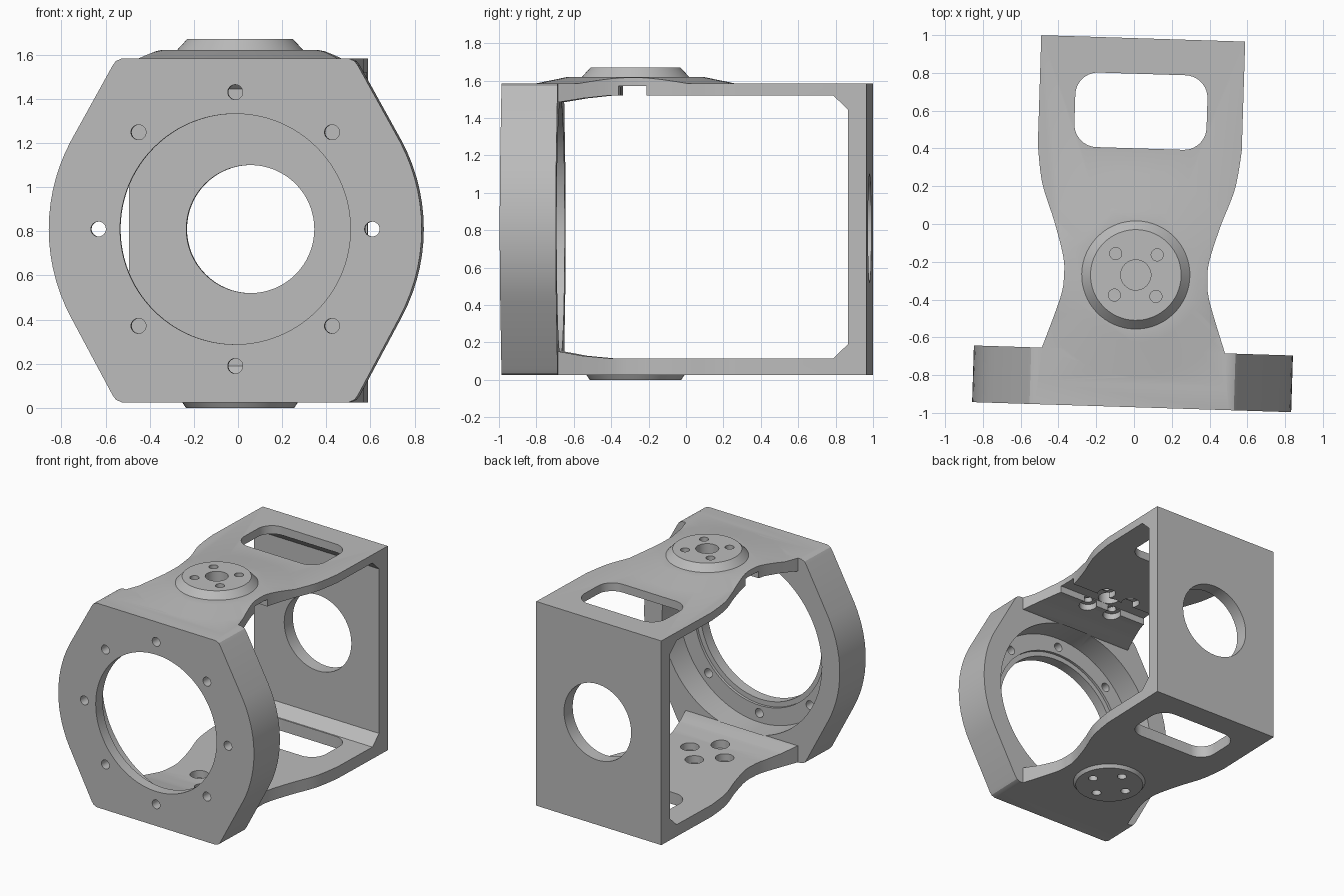
import bpy, bmesh
from math import sin, cos, pi, radians, sqrt
from mathutils import Matrix, Vector

if "Cube" in bpy.data.objects:
    bpy.data.objects.remove(bpy.data.objects["Cube"])

grey = bpy.data.materials.new("Plain grey")
grey.use_nodes = True
grey.diffuse_color = (0.5, 0.5, 0.5, 1)
grey.node_tree.nodes["Principled BSDF"].inputs["Base Color"].default_value = (0.5, 0.5, 0.5, 1)

# Main dimensions
BOTTOM, TOP, MID = 0.025, 1.583, 0.81
FRONT, BACK, HUB = -0.97, 0.983, -0.27


def prism(name, points, axis, low, high):
    """Extrude a flat outline along the x, y or z axis."""
    place = {"x": lambda a, b, d: (d, a, b),
             "y": lambda a, b, d: (a, d, b),
             "z": lambda a, b, d: (a, b, d)}[axis]
    bm = bmesh.new()
    face = bm.faces.new([bm.verts.new(place(a, b, low)) for a, b in points])
    out = bmesh.ops.extrude_face_region(bm, geom=[face])
    moved = [v for v in out["geom"] if isinstance(v, bmesh.types.BMVert)]
    bmesh.ops.translate(bm, verts=moved, vec=place(0, 0, high - low))
    bmesh.ops.recalc_face_normals(bm, faces=bm.faces)
    return finish(name, bm)


def finish(name, bm):
    mesh = bpy.data.meshes.new(name)
    bm.to_mesh(mesh)
    bm.free()
    mesh.materials.append(grey)
    obj = bpy.data.objects.new(name, mesh)
    bpy.context.collection.objects.link(obj)
    return obj


def disc(name, x, y, low, high, r1, r2=None, axis="z", sides=64):
    """Cylinder or cone frustum along z, or along y with (x, z) given."""
    bm = bmesh.new()
    bmesh.ops.create_cone(bm, cap_ends=True, segments=sides, radius1=r1,
                          radius2=r1 if r2 is None else r2, depth=high - low)
    mid = (low + high) / 2
    if axis == "z":
        matrix = Matrix.Translation((x, y, mid))
    else:
        matrix = Matrix.Translation((x, mid, y)) @ Matrix.Rotation(-pi / 2, 4, "X")
    bmesh.ops.transform(bm, matrix=matrix, verts=bm.verts)
    return finish(name, bm)


def combine(target, tool, operation="DIFFERENCE"):
    tool.hide_render = True
    mod = target.modifiers.new(operation, "BOOLEAN")
    mod.operation, mod.solver, mod.object = operation, "EXACT", tool
    bpy.context.view_layer.objects.active = target
    bpy.ops.object.modifier_apply(modifier=mod.name)
    bpy.data.objects.remove(tool)


def spline(points, steps=8):
    """Smooth curve through the given points."""
    p = [points[0]] + points + [points[-1]]
    p = [Vector(q) for q in p]
    out = []
    for a, b, c, d in zip(p, p[1:], p[2:], p[3:]):
        for i in range(steps):
            t = i / steps
            out.append(tuple(b + (c - a) * t / 2 + (2 * a - 5 * b + 4 * c - d) * t * t / 2
                             + (3 * b - a - 3 * c + d) * t ** 3 / 2))
    return out + [tuple(p[-1])]


def rounded_box(w, y0, y1, r, steps=10):
    centres = [(w - r, y1 - r), (r - w, y1 - r), (r - w, y0 + r), (w - r, y0 + r)]
    return [(cx + r * cos((k + i / steps) * pi / 2), cy + r * sin((k + i / steps) * pi / 2))
            for k, (cx, cy) in enumerate(centres) for i in range(steps + 1)]


# Waisted outline shared by the upper and lower arms
waist = spline([(0.485, -0.67), (0.395, -0.4), (0.38, -0.28), (0.388, -0.18), (0.44, 0.0),
                (0.51, 0.2), (0.54, 0.4)])
side = [(0.5, -0.85)] + waist + [(0.54, BACK)]
outline = side + [(-x, y) for x, y in reversed(side)]
frame = prism("bracket_frame", outline, "z", BOTTOM, TOP)

# Open interior with sloped front ends and chamfered rear corners
inner = [(-1.2, 0.15), (-0.66, 0.15), (-0.54, 0.128), (-0.4, 0.115), (0.805, 0.115),
         (0.883, 0.19), (0.883, 1.445), (0.805, 1.52), (-0.4, 1.52), (-0.54, 1.505),
         (-0.66, 1.485), (-1.2, 1.485)]
combine(frame, prism("interior_cutter", inner, "x", -1, 1))

# Shallow cone on the upper arm, trimmed to the arm outline
cone = disc("upper_cone", 0, HUB, 1.55, 1.62, 0.70, 0.36)
combine(cone, prism("trim", outline, "z", 1.5, 1.7), "INTERSECT")
combine(frame, cone, "UNION")

# Front ring plate: round sides, tangent flanks, flat top and bottom
R = 0.845
arc = [radians(-28 + 4 * i) for i in range(15)]
flank = [(R * cos(a), MID + R * sin(a)) for a in arc]
tip = [(0.556, 1.55), (0.541, 1.571), (0.513, TOP)]
low_tip = [(x, BOTTOM + TOP - z) for x, z in reversed(tip)]
half = low_tip + flank + tip
ring = prism("ring", half + [(-x, z) for x, z in reversed(half)], "y", FRONT, -0.67)
combine(frame, ring, "UNION")

# Ring bore, rear recess and bolt holes
combine(frame, disc("bore", 0, MID, -1.2, -0.6, 0.522, axis="y", sides=96))
combine(frame, disc("recess", 0, MID, -0.87, -0.665, 0.69, axis="y", sides=96))
combine(frame, disc("step", 0, MID, -0.89, -0.8, 0.56, axis="y", sides=96))
for i in range(8):
    a = i * pi / 4
    combine(frame, disc("bolt_hole", 0.62 * cos(a), MID + 0.62 * sin(a),
                        -1.1, -0.7, 0.034, axis="y", sides=24))

# Rear wall hole and the rounded window in both arms
combine(frame, disc("rear_hole", 0.01, MID, 0.8, 1.1, 0.29, axis="y"))
combine(frame, prism("window", rounded_box(0.35, 0.4, 0.795, 0.12), "z", -0.2, 1.8))

# Hub discs
combine(frame, disc("upper_hub", 0, HUB, 1.6, 1.67, 0.305, 0.24), "UNION")
combine(frame, disc("lower_hub", 0, HUB, 0.0, 0.06, 0.245, 0.285), "UNION")

# Pocket under the upper hub: cross channel and lobes, then its holes
channel = [(HUB - 0.08, 1.4), (HUB + 0.07, 1.4), (HUB + 0.07, 1.572), (HUB - 0.08, 1.572)]
combine(frame, prism("channel", channel, "x", -0.7, 0.7))
combine(frame, disc("hub_bore", 0, HUB, 1.4, 1.8, 0.08, sides=40))
for sx in (-1, 1):
    for sy in (-1, 1):
        x, y = 0.11 * sx, HUB + 0.11 * sy
        combine(frame, disc("lobe", x, y, 1.4, 1.565, 0.065, sides=32))
        combine(frame, disc("screw_hole", x, y, 1.4, 1.8, 0.032, sides=24))

# Counterbored holes through the lower hub
for i in range(4):
    x, y = 0.15 * cos(i * pi / 2), HUB + 0.15 * sin(i * pi / 2)
    combine(frame, disc("lower_hole", x, y, -0.1, 0.3, 0.034, sides=24))
    combine(frame, disc("counterbore", x, y, 0.06, 0.3, 0.065, sides=32))

# Slight turn of the whole bracket, and shading
frame.data.transform(Matrix.Translation((0.018, 0, 0)) @ Matrix.Rotation(radians(-1.8), 4, "Z"))
bpy.ops.object.select_all(action="DESELECT")
frame.select_set(True)
bpy.context.view_layer.objects.active = frame
bpy.ops.object.shade_smooth_by_angle(angle=radians(25))
